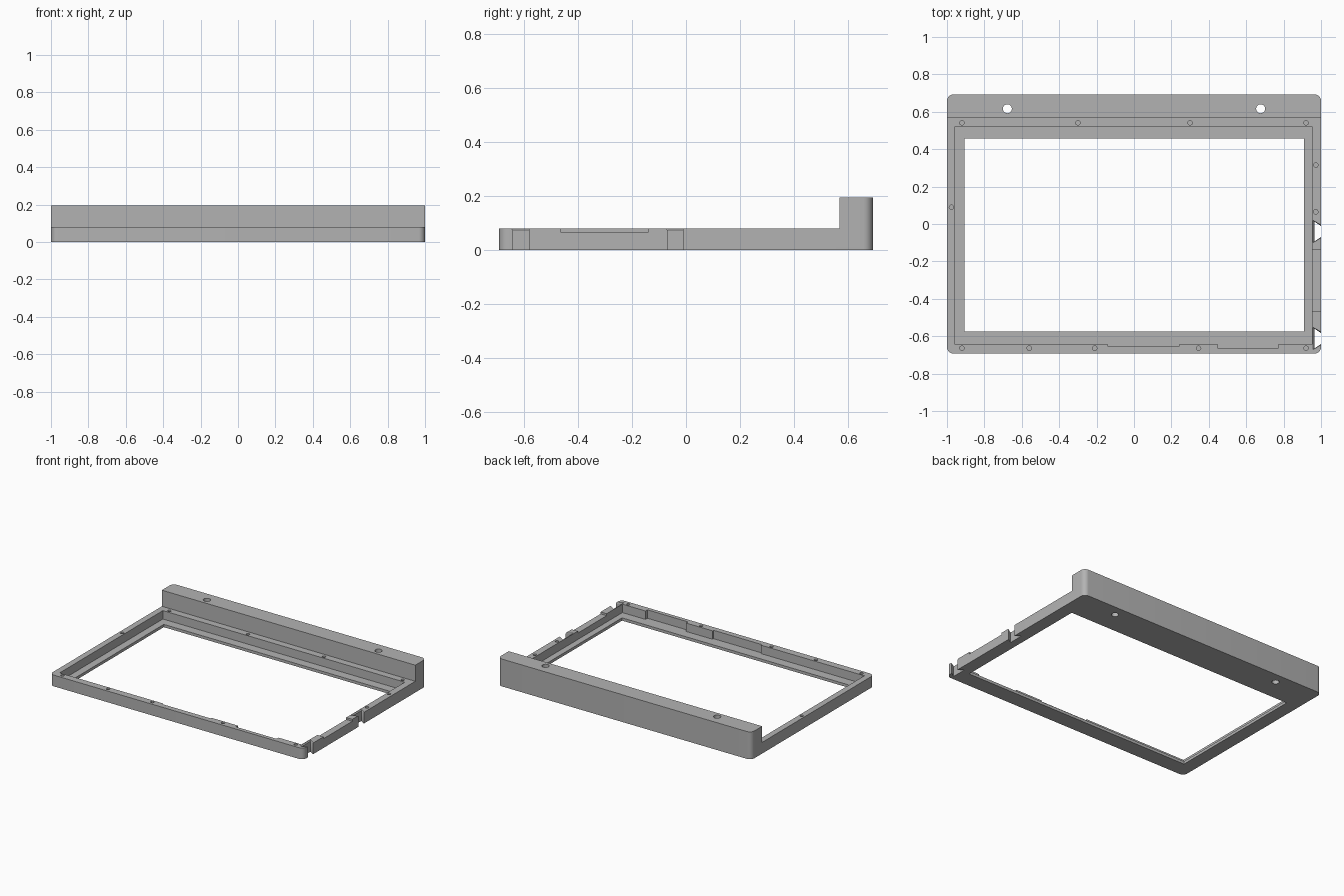
import bpy, bmesh, math

cube = bpy.data.objects.get("Cube")
if cube:
    bpy.data.objects.remove(cube, do_unlink=True)

grey = bpy.data.materials.new("plain_grey")
grey.use_nodes = True
colour = (0.45, 0.45, 0.45, 1)
grey.diffuse_color = colour
grey.node_tree.nodes["Principled BSDF"].inputs["Base Color"].default_value = colour


def loft(name, rings):
    """Solid through stacked outlines: rings is a list of (outline, z)."""
    bm = bmesh.new()
    loops = [[bm.verts.new((x, y, z)) for x, y in pts] for pts, z in rings]
    for low, high in zip(loops, loops[1:]):
        for i in range(len(low)):
            j = (i + 1) % len(low)
            bm.faces.new((low[i], low[j], high[j], high[i]))
    bm.faces.new(loops[0][::-1])
    bm.faces.new(loops[-1])
    bmesh.ops.recalc_face_normals(bm, faces=bm.faces)
    mesh = bpy.data.meshes.new(name)
    bm.to_mesh(mesh)
    bm.free()
    mesh.materials.append(grey)
    ob = bpy.data.objects.new(name, mesh)
    bpy.context.collection.objects.link(ob)
    return ob


def rect(x0, x1, y0, y1):
    return [(x0, y0), (x1, y0), (x1, y1), (x0, y1)]


def circle(cx, cy, r, n=24):
    return [(cx + r * math.cos(math.tau * i / n), cy + r * math.sin(math.tau * i / n)) for i in range(n)]


def rounded(hx, hy, r, n=8):
    pts = []
    for q, (sx, sy) in enumerate([(1, 1), (-1, 1), (-1, -1), (1, -1)]):
        for i in range(n + 1):
            a = math.pi / 2 * (q + i / n)
            pts.append((sx * (hx - r) + r * math.cos(a), sy * (hy - r) + r * math.sin(a)))
    return pts


def dovetail(cy, grow=0):
    back, inner, outer = 0.964 - grow, 0.053 + grow, 0.016 + grow
    return [(back, cy - inner), (1.02, cy - outer), (1.02, cy + outer), (back, cy + inner)]


RIM, LIP, TOP = 0.08, 0.02, 0.195
frame = loft("display_frame", [(rounded(1, 0.693, 0.035), 0), (rounded(1, 0.693, 0.035), TOP)])


def cut(outline, z0, z1):
    cut_loft([(outline, z0), (outline, z1)])


def cut_loft(rings):
    tool = loft("cutter", rings)
    tool.hide_render = True
    mod = frame.modifiers.new("cut", "BOOLEAN")
    mod.operation, mod.solver, mod.object = "DIFFERENCE", "EXACT", tool
    graph = bpy.context.evaluated_depsgraph_get()
    result = bpy.data.meshes.new_from_object(frame.evaluated_get(graph))
    frame.modifiers.clear()
    frame.data = result
    bpy.data.objects.remove(tool, do_unlink=True)


# Low rim in front of the raised back bar
cut(rect(-1.2, 1.2, -1, 0.57), RIM, 0.4)
# Recess for the panel and the window through its floor
cut(rect(-0.957, 0.952, -0.643, 0.52), LIP, 0.15)
cut(rect(-0.905, 0.908, -0.576, 0.456), -0.1, 0.15)
# Extra clearance pockets in the front wall
cut(rect(-0.14, 0.24, -0.654, -0.6), LIP, 0.15)
cut(rect(0.45, 0.77, -0.665, -0.6), LIP, 0.15)
# Lowered stretch of the side wall
cut(rect(0.93, 1.1, -0.465, -0.14), 0.066, 0.15)
# Dovetail slots with flared tops
for cy in (-0.04, -0.612):
    cut_loft([(dovetail(cy), -0.1), (dovetail(cy), 0.074),
              (dovetail(cy, 0.007), RIM), (dovetail(cy, 0.007), 0.15)])
# Through holes in the back bar
for x in (-0.677, 0.677):
    cut(circle(x, 0.616, 0.024), -0.1, 0.4)
# Blind screw holes around the rim
screws = [(x, 0.541) for x in (-0.92, -0.3, 0.3, 0.92)]
screws += [(x, -0.664) for x in (-0.92, -0.56, -0.21, 0.345, 0.92)]
screws += [(0.972, 0.315), (0.972, 0.065), (-0.976, 0.09)]
for x, y in screws:
    cut(circle(x, y, 0.012, 16), 0.03, 0.15)

frame.name = "display_frame"
bpy.ops.object.select_all(action="DESELECT")
frame.select_set(True)
bpy.context.view_layer.objects.active = frame
bpy.ops.object.shade_smooth_by_angle(angle=math.radians(30))
